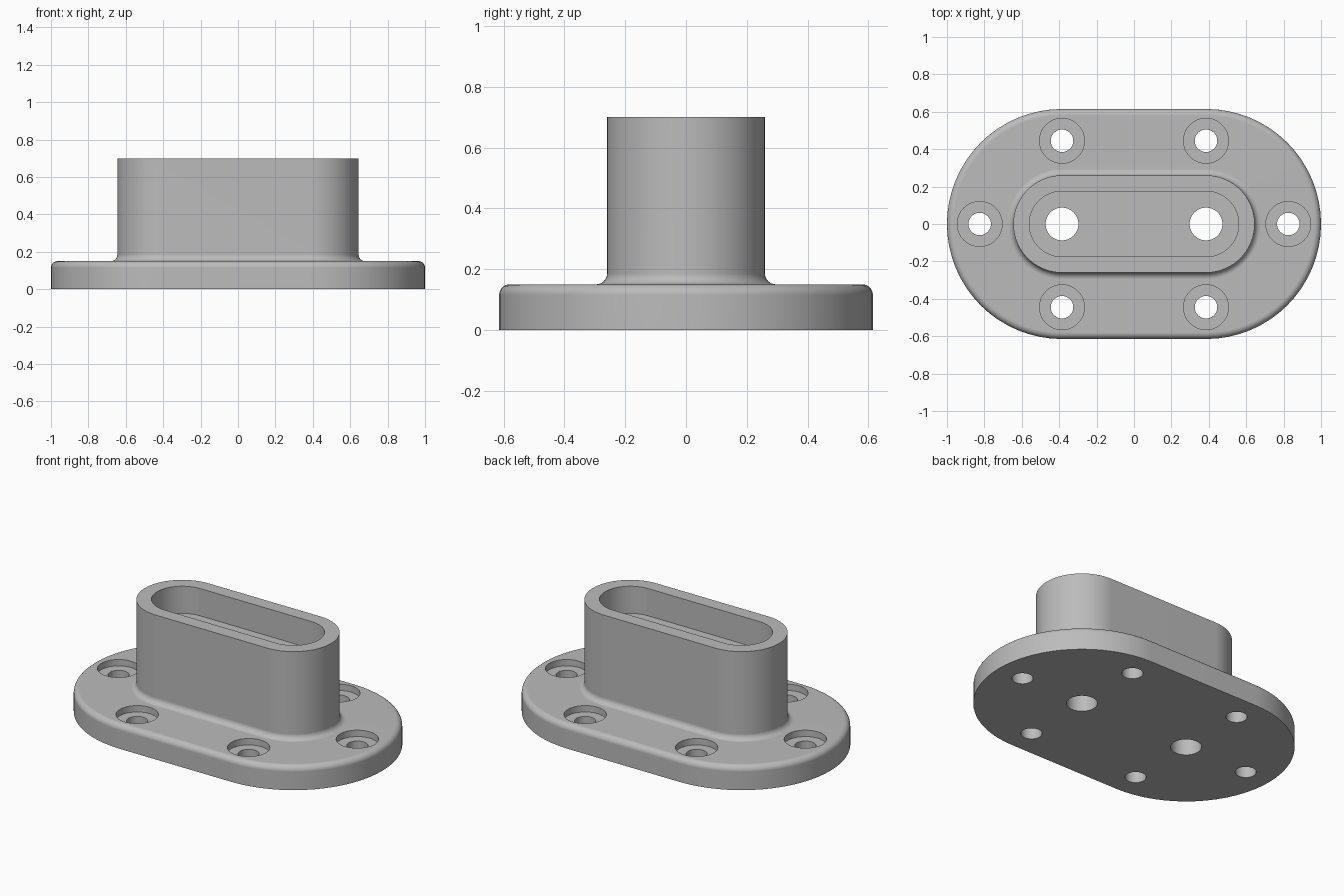
import bpy, bmesh
from math import pi, sin, cos

if "Cube" in bpy.data.objects:
    bpy.data.objects.remove(bpy.data.objects["Cube"], do_unlink=True)

grey = bpy.data.materials.new("plain grey")
grey.use_nodes = True
colour = (0.5, 0.5, 0.5, 1)
grey.diffuse_color = colour
grey.node_tree.nodes["Principled BSDF"].inputs["Base Color"].default_value = colour

SPREAD = 0.385   # distance of the end-arc centres from the middle
STEPS = 32       # segments in each half circle


def oval(radius, z, spread, cx=0, cy=0):
    """Points of a slot outline, or of a circle when spread is 0."""
    pts = []
    for side in (1, -1):
        count = STEPS + 1 if spread else STEPS
        for i in range(count):
            a = -pi / 2 + pi * i / STEPS
            pts.append((cx + side * (spread + radius * cos(a)), cy + side * radius * sin(a), z))
    return pts


def loft(bm, profile, spread, cx=0, cy=0):
    """Skin a (radius, z) profile around an oval and cap both ends."""
    rings = [[bm.verts.new(p) for p in oval(r, z, spread, cx, cy)] for r, z in profile]
    n = len(rings[0])
    for low, high in zip(rings, rings[1:]):
        for i in range(n):
            j = (i + 1) % n
            bm.faces.new((low[i], low[j], high[j], high[i]))
    bm.faces.new(rings[0][::-1])
    bm.faces.new(rings[-1])


def make_object(name, bm):
    mesh = bpy.data.meshes.new(name)
    bmesh.ops.recalc_face_normals(bm, faces=bm.faces)
    bm.to_mesh(mesh)
    bm.free()
    mesh.materials.append(grey)
    obj = bpy.data.objects.new(name, mesh)
    bpy.context.collection.objects.link(obj)
    return obj


def arc(r, z, size, start, end, steps=8):
    angles = [start + (end - start) * i / steps for i in range(steps + 1)]
    return [(r + size * cos(a), z + size * sin(a)) for a in angles]


# Flange with rounded rim, filleted post and shallow pocket in its top
BASE_R, BASE_H, POST_R, TOP = 0.615, 0.15, 0.26, 0.70
POCKET_R, FLOOR, ROUND = 0.175, 0.53, 0.035
profile = [(BASE_R, 0)]
profile += arc(BASE_R - ROUND, BASE_H - ROUND, ROUND, 0, pi / 2)
profile += arc(POST_R + ROUND, BASE_H + ROUND, ROUND, 1.5 * pi, pi)
profile += [(POST_R, TOP), (POCKET_R, TOP), (POCKET_R, FLOOR)]
bm = bmesh.new()
loft(bm, profile, SPREAD)
flange = make_object("flanged_socket", bm)

# Counterbored screw holes around the flange, and two long holes in the post
bm = bmesh.new()
screws = [(x, y) for x in (-SPREAD, SPREAD) for y in (-0.445, 0.445)]
screws += [(-0.825, 0), (0.825, 0)]
for x, y in screws:
    loft(bm, [(0.06, -0.1), (0.06, 0.11), (0.12, 0.11), (0.12, 0.3)], 0, x, y)
for x in (-SPREAD, SPREAD):
    loft(bm, [(0.0875, -0.1), (0.0875, 0.8)], 0, x, 0)
cutter = make_object("hole_cutter", bm)
cutter.hide_render = True

# Cut the holes, then shade smooth with crisp edges
cut = flange.modifiers.new("holes", "BOOLEAN")
cut.operation, cut.solver, cut.object = "DIFFERENCE", "EXACT", cutter
bpy.ops.object.select_all(action="DESELECT")
bpy.context.view_layer.objects.active = flange
flange.select_set(True)
bpy.ops.object.modifier_apply(modifier=cut.name)
bpy.data.objects.remove(cutter, do_unlink=True)
bpy.ops.object.shade_smooth_by_angle(angle=0.52)
normals = flange.modifiers.new("even shading", "WEIGHTED_NORMAL")
normals.keep_sharp = True
